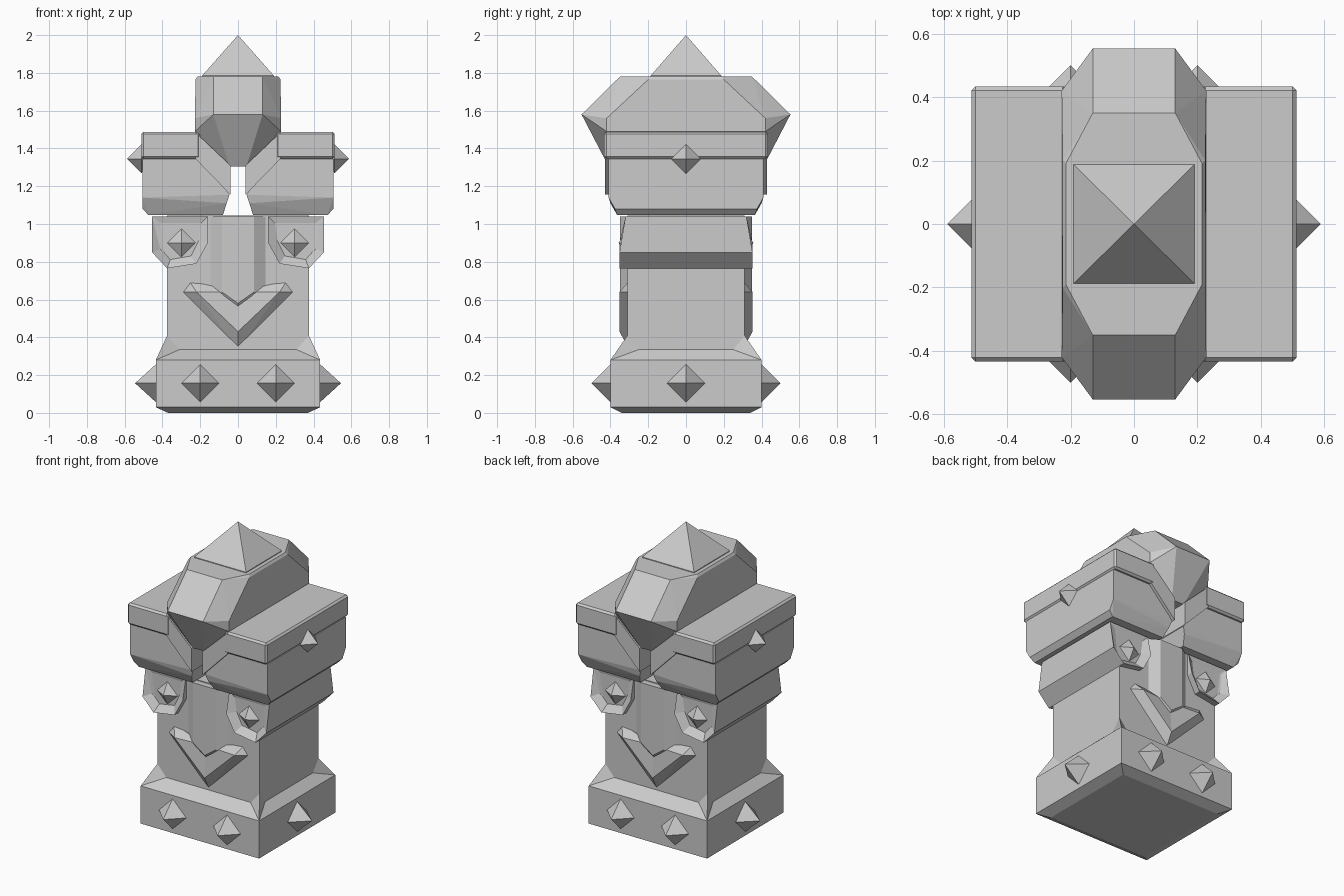
import bpy, bmesh
from mathutils import Vector

cube = bpy.data.objects.get("Cube")
if cube:
    bpy.data.objects.remove(cube)

stone = bpy.data.materials.new("grey stone")
stone.use_nodes = True
GREY = (0.6, 0.6, 0.6, 1)
stone.diffuse_color = GREY
stone.node_tree.nodes["Principled BSDF"].inputs["Base Color"].default_value = GREY

SIDES = {1: "left", -1: "right"}
ENDS = {-1: "front", 1: "back"}


def finish(name, bm, bevel=0):
    bmesh.ops.recalc_face_normals(bm, faces=bm.faces)
    mesh = bpy.data.meshes.new(name)
    bm.to_mesh(mesh)
    bm.free()
    mesh.materials.append(stone)
    obj = bpy.data.objects.new(name, mesh)
    bpy.context.collection.objects.link(obj)
    if bevel:
        mod = obj.modifiers.new("edge chips", "BEVEL")
        mod.width = bevel
        mod.segments = 1
    return obj


def hull(name, points, sx=(1,), sy=(1,), bevel=0):
    """Convex block through the points, repeated over the given signs."""
    bm = bmesh.new()
    spots = {(x * i, y * j, z) for x, y, z in points for i in sx for j in sy}
    for p in sorted(spots):
        bm.verts.new(p)
    out = bmesh.ops.convex_hull(bm, input=bm.verts)
    junk = {g for g in out["geom_interior"] + out["geom_unused"]
            if isinstance(g, bmesh.types.BMVert)}
    bmesh.ops.delete(bm, geom=list(junk), context="VERTS")
    bmesh.ops.dissolve_limit(bm, angle_limit=0.02, verts=bm.verts, edges=bm.edges)
    return finish(name, bm, bevel)


def layer(profile, y):
    return [(x, y, z) for x, z in profile]


def spike(name, base, direction, radius, height):
    """Four-sided diamond stud pointing along direction."""
    base, d = Vector(base), Vector(direction)
    side = d.cross(Vector((0, 0, 1))) * radius
    up = Vector((0, 0, radius))
    back = base - d * 0.02
    hull(name, [tuple(p) for p in (base + side, base - side, base + up,
                                   base - up, base + d * height, back)])


BOTH = (1, -1)

# Plinth and column
hull("plinth", [(.37, .34, 0), (.435, .40, .03), (.435, .40, .28),
                (.31, .31, .335), (.375, .25, .335)], BOTH, BOTH)
hull("column", [(.375, .31, .25), (.375, .31, 1.045)], BOTH, BOTH)
for i, side in SIDES.items():
    for j, end in ENDS.items():
        hull(f"plinth_corner_{end}_{side}",
             [(.435, .40, .28), (.31, .31, .335), (.375, .25, .335),
              (.375, .31, .41), (.31, .25, .28)], (i,), (j,))
        spike(f"plinth_stud_{end}_{side}", (.2 * i, .40 * j, .157), (0, j, 0), .1, .1)
    spike(f"plinth_stud_{side}", (.435 * i, 0, .157), (i, 0, 0), .1, .11)

# Cheek bands along the sides
for i, side in SIDES.items():
    hull(f"cheek_band_{side}", [(.36, .29, .765), (.375, .31, .765), (.455, .32, .85),
                                (.455, .32, 1.04), (.36, .3, 1.04)], (i,), BOTH)

# Faces on both ends: eyes, nose and chevron mouth
socket = [(.455, 1.04), (.455, .85), (.375, .765), (.22, .79), (.16, .90), (.16, 1.04)]
for j, end in ENDS.items():
    for i, side in SIDES.items():
        bm = bmesh.new()
        face = bm.faces.new([bm.verts.new((x * i, .28 * j, z)) for x, z in socket])
        out = bmesh.ops.extrude_face_region(bm, geom=[face])["geom"]
        for v in (g for g in out if isinstance(g, bmesh.types.BMVert)):
            v.co.y = j * (.32 if v.co.z > 1 else .352)
        front = next(g for g in out if isinstance(g, bmesh.types.BMFace))
        bmesh.ops.recalc_face_normals(bm, faces=bm.faces)
        bmesh.ops.inset_region(bm, faces=[front], thickness=.05)
        for v in front.verts:
            v.co.y = .312 * j
        finish(f"eye_socket_{end}_{side}", bm)
        spike(f"eye_{end}_{side}", (.30 * i, .312 * j, .90), (0, j, 0), .075, .045)
        hull(f"mouth_{end}_{side}",
             [(.22, .352, .64), (0, .352, .43), (.305, .30, .64), (0, .30, .335),
              (.26, .30, .70), (0, .335, .64), (0, .30, .64)], (i,), (j,))
    hull(f"nose_{end}", [(.16, .30, 1.04), (.16, .30, .64), (.085, .35, 1.04),
                         (.085, .35, .64), (0, .35, .58), (0, .30, .5)], BOTH, (j,))

# Brow blocks, each with a bent cap slab over a tapered body
for i, side in SIDES.items():
    body = layer([(.505, 1.345), (.505, 1.08), (.06, 1.09), (.045, 1.155),
                  (.22, 1.345), (.08, 1.20)], .41)
    body = [p for p in body if p[2] > 1.1]
    body += [(.505, .41, 1.14), (.06, .40, 1.11), (.505, .375, 1.08),
             (.475, .365, 1.048), (.08, .365, 1.048)]
    hull(f"brow_body_{side}", body, (i,), BOTH)
    hull(f"brow_cap_{side}", layer([(.512, 1.345), (.512, 1.488), (.2, 1.488),
                                    (.2, 1.345)], .433), (i,), BOTH, .012)
    hull(f"brow_cap_slope_{side}", layer([(.225, 1.345), (.225, 1.485), (.04, 1.31),
                                          (.04, 1.155)], .43), (i,), BOTH)
    spike(f"brow_stud_{side}", (.51 * i, 0, 1.345), (i, 0, 0), .078, .078)

# Crest running front to back, with a pyramid on top
hull("crest", [(.13, .35, 1.78), (.215, .19, 1.78), (.225, .20, 1.765),
               (.13, .553, 1.58), (.228, .42, 1.56), (.228, .42, 1.49),
               (.045, .41, 1.305)], BOTH, BOTH)
hull("crest_pyramid", [(.19, .187, 1.76), (.19, .187, 1.785), (0, 0, 2.0)], BOTH, BOTH)
